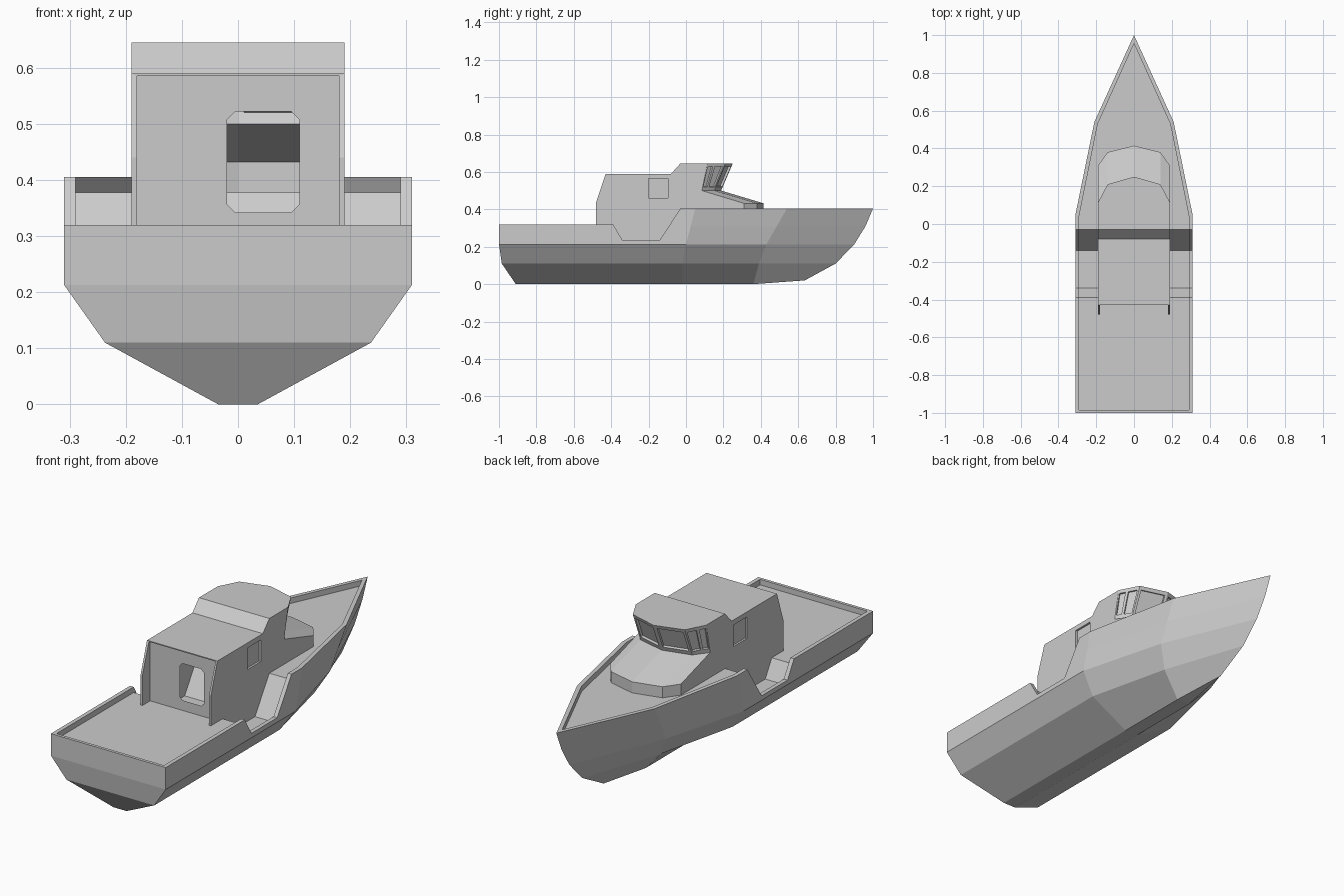
import bpy, bmesh
from mathutils import Vector as V

if "Cube" in bpy.data.objects:
    bpy.data.objects.remove(bpy.data.objects["Cube"])


def finish(bm, name, mirror=True):
    """Weld, orient and mirror a part across x = 0."""
    bmesh.ops.remove_doubles(bm, verts=bm.verts, dist=0.0005)
    bmesh.ops.recalc_face_normals(bm, faces=bm.faces)
    me = bpy.data.meshes.new(name)
    bm.to_mesh(me)
    bm.free()
    ob = bpy.data.objects.new(name, me)
    bpy.context.collection.objects.link(ob)
    if mirror:
        m = ob.modifiers.new("mirror", 'MIRROR')
        m.merge_threshold = 0.0005
    return ob


def face(bm, pts):
    return bm.faces.new([bm.verts.new(p) for p in pts])


def loop(bm, pts):
    vs = [bm.verts.new(p) for p in pts]
    return [bm.edges.new((vs[i - 1], vs[i])) for i in range(len(vs))]


def panel(bm, outer, hole, push=None):
    """Flat panel with an opening; push gives the opening a recessed pane."""
    n = (V(outer[1]) - V(outer[0])).cross(V(outer[2]) - V(outer[1])).normalized()
    bmesh.ops.triangle_fill(bm, edges=loop(bm, outer) + loop(bm, hole),
                            use_beauty=True, normal=n)
    if push:
        back = [V(p) + V(push) for p in hole]
        for i in range(len(hole)):
            face(bm, [hole[i - 1], hole[i], back[i], back[i - 1]])
        face(bm, back)


# Hull: stations from stern to bow, each a half section from keel to deck centre
INSET, DROP = 0.02, 0.027


def station(sheer, chine, bilge, floor, inner, mid=None):
    sheer, chine = V(sheer), V(chine)
    ix, iy = inner
    keel = (0, floor[1], floor[2])
    dz = sheer.z - DROP
    return [V(p) for p in (keel, floor, bilge, chine, mid or (sheer + chine) / 2,
                           sheer, (ix, iy, sheer.z), (ix, iy, dz), (0, iy, dz))]


stations = [station((.31, -1, .32), (.31, -1, .213), (.237, -.985, .11), (.035, -.91, 0), (.29, -.985))]
for y, z in ((-.39, .32), (-.34, .235), (-.14, .235), (-.03, .405)):
    stations.append(station((.31, y, z), (.31, y, .213), (.237, y, .11), (.035, y, 0), (.31 - INSET, y)))
stations += [
    station((.31, .05, .405), (.31, 0, .213), (.237, -.02, .11), (.035, -.02, 0), (.29, .045)),
    station((.21, .54, .405), (.195, .43, .213), (.14, .39, .11), (.035, .36, 0), (.192, .53)),
    station((0, 1, .405), (0, .9, .213), (0, .8, .11), (0, .635, .02), (0, .955), (0, .96, .31)),
]
bm = bmesh.new()
for a, b in zip(stations, stations[1:]):
    for i in range(len(a) - 1):
        face(bm, [a[i], a[i + 1], b[i + 1], b[i]])
# transom, its cap and its inner face
s = stations[0]
for i in range(7):
    p, q = s[i], s[i + 1]
    face(bm, [p, q, (0, q.y, q.z), (0, p.y, p.z)] if i else [p, q, (0, q.y, q.z)]) if i else None
finish(bm, "hull")

# Cabin shell: half roof, side wall with window, windscreen and hood
bm = bmesh.new()
W = .19
roof = [V((W, .115, .645)), V((.17, .153, .645)), V((.14, .21, .645)), V((0, .25, .645))]
base = [V((W, .085, .5)), V((.17, .112, .5)), V((.14, .152, .5)), V((0, .188, .5))]
hood = [V((W, .31, .432)), V((.14, .38, .432)), V((0, .415, .432))]

side = [(-.48, .293), (-.48, .44), (-.43, .59), (-.08, .59), (-.03, .645), (.115, .645),
        (.085, .5), (.31, .432), (.31, .378), (-.03, .378), (-.14, .208), (-.34, .208), (-.39, .293)]
window = [(-.2, .46), (-.2, .565), (-.095, .565), (-.095, .46)]
panel(bm, [(W, y, z) for y, z in side], [(W, y, z) for y, z in window], (-.01, 0, 0))

# roof steps
for (y0, z0), (y1, z1) in (((-.43, .59), (-.08, .59)), ((-.08, .59), (-.03, .645))):
    face(bm, [(0, y0, z0), (W, y0, z0), (W, y1, z1), (0, y1, z1)])
face(bm, [(0, -.03, .645), (W, -.03, .645)] + roof)

# windscreen panes, raked and recessed
for i in range(3):
    quad = [base[i], base[i + 1], roof[i + 1], roof[i]]

    def at(u, v):
        return quad[0].lerp(quad[1], u).lerp(quad[3].lerp(quad[2], u), v)
    m = .08 if i == 2 else .14
    hole = [at(m, .14), at(1 - m, .14), at(1 - m, .88), at(m, .88)]
    n = (quad[1] - quad[0]).cross(quad[3] - quad[0]).normalized()
    if n.y > 0:
        n = -n
    panel(bm, quad, hole, n * .012)

# hood and its skirt
face(bm, [base[0], base[1], base[2], hood[0]])
face(bm, [base[2], hood[1], hood[0]])
face(bm, [base[2], base[3], hood[2], hood[1]])
for a, b in zip(hood, hood[1:]):
    face(bm, [a, b, (b.x, b.y, .378), (a.x, a.y, .378)])

# side fins behind the aft wall, and the roof lip
fin = [(-.42, .293), (-.48, .293), (-.48, .44), (-.43, .585), (-.42, .585)]
face(bm, [(.18, y, z) for y, z in fin])
fin_out = fin[:3] + [(-.43, .59)]
for i in (1, 2):
    (y0, z0), (y1, z1) = fin[i], fin[i + 1]
    (y2, z2), (y3, z3) = fin_out[i], fin_out[i + 1]
    face(bm, [(.18, y0, z0), (.18, y1, z1), (W, y3, z3), (W, y2, z2)])
face(bm, [(0, -.43, .59), (W, -.43, .59), (.18, -.43, .585), (0, -.43, .585)])
face(bm, [(0, -.43, .585), (.18, -.43, .585), (.18, -.42, .585), (0, -.42, .585)])
finish(bm, "cabin")

# Aft cabin wall with the off-centre doorway
bm = bmesh.new()
x0, x1, z0, z1, c = -.02, .11, .342, .522, .015
door = [(x0 + c, z0), (x1 - c, z0), (x1, z0 + c), (x1, z1 - c),
        (x1 - c, z1), (x0 + c, z1), (x0, z1 - c), (x0, z0 + c)]
wall = [(-.18, .293), (.18, .293), (.18, .585), (-.18, .585)]
panel(bm, [(x, -.42, z) for x, z in wall], [(x, -.42, z) for x, z in door])
finish(bm, "cabin_aft_wall", mirror=False)
